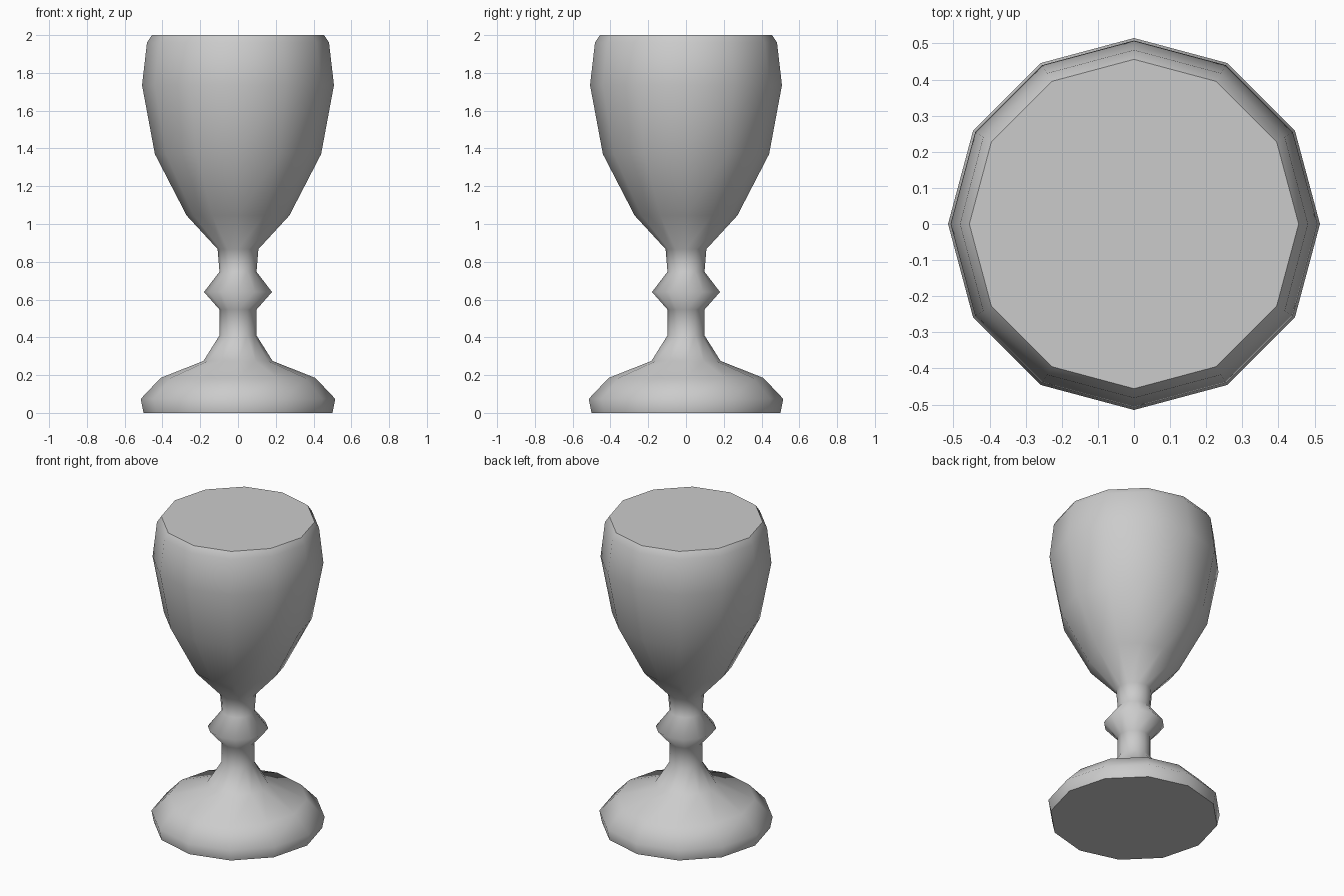
import bpy, bmesh
from math import cos, sin, pi

if "Cube" in bpy.data.objects:
    bpy.data.objects.remove(bpy.data.objects["Cube"])

SIDES = 12

# Goblet outline from foot to rim: (radius, height)
PROFILE = [(0.50, 0), (0.515, 0.074), (0.41, 0.185), (0.183, 0.275),
           (0.098, 0.41), (0.098, 0.547), (0.18, 0.64), (0.098, 0.747),
           (0.108, 0.867), (0.272, 1.045), (0.44, 1.37), (0.508, 1.735),
           (0.482, 1.96), (0.456, 2.0)]

bm = bmesh.new()
rings = [[bm.verts.new((r * cos(2 * pi * i / SIDES), r * sin(2 * pi * i / SIDES), z))
          for i in range(SIDES)] for r, z in PROFILE]

# Smooth lathed wall
for low, high in zip(rings, rings[1:]):
    for i in range(SIDES):
        j = (i + 1) % SIDES
        bm.faces.new((low[i], low[j], high[j], high[i])).smooth = True

# Flat base and flat filled top, with sharp borders
for ring in (rings[0][::-1], rings[-1]):
    cap = bm.faces.new(ring)
    for edge in cap.edges:
        edge.smooth = False

mesh = bpy.data.meshes.new("goblet")
bm.to_mesh(mesh)
bm.free()
bpy.context.collection.objects.link(bpy.data.objects.new("goblet", mesh))
